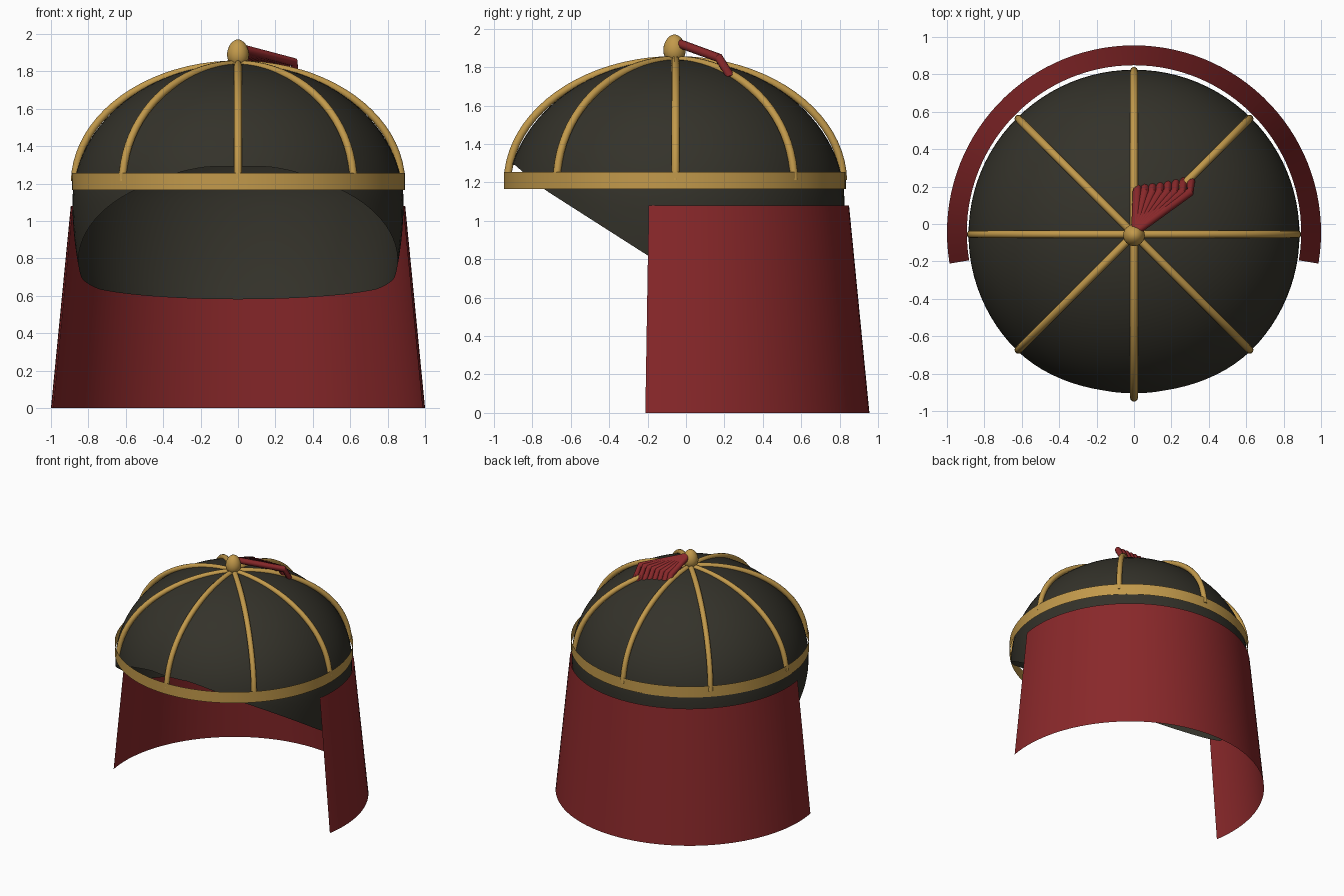
import bpy, bmesh, math
from mathutils import Vector

if "Cube" in bpy.data.objects:
    bpy.data.objects.remove(bpy.data.objects["Cube"])


def material(name, rgb):
    m = bpy.data.materials.new(name)
    m.diffuse_color = (*rgb, 1)
    m.use_nodes = True
    m.node_tree.nodes["Principled BSDF"].inputs["Base Color"].default_value = m.diffuse_color
    return m


DARK = material("dark olive cloth", (0.034, 0.032, 0.023))
GOLD = material("gold trim", (0.54, 0.32, 0.07))
RED = material("dark red cloth", (0.25, 0.021, 0.023))


def add_object(name, bm, mat):
    bmesh.ops.recalc_face_normals(bm, faces=bm.faces)
    me = bpy.data.meshes.new(name)
    bm.to_mesh(me)
    bm.free()
    me.materials.append(mat)
    ob = bpy.data.objects.new(name, me)
    bpy.context.collection.objects.link(ob)
    bpy.ops.object.select_all(action='DESELECT')
    ob.select_set(True)
    bpy.context.view_layer.objects.active = ob
    bpy.ops.object.shade_smooth_by_angle(angle=math.radians(40))
    return ob


def grid(name, mat, point, nu, nv, closed):
    """Sheet from point(u, v), optionally closed around u."""
    bm = bmesh.new()
    cols = nu if closed else nu + 1
    rows = [[bm.verts.new(point(i / nu, j / nv)) for i in range(cols)] for j in range(nv + 1)]
    for j in range(nv):
        for i in range(nu):
            k = (i + 1) % cols
            bm.faces.new((rows[j][i], rows[j + 1][i], rows[j + 1][k], rows[j][k]))
    bmesh.ops.remove_doubles(bm, verts=bm.verts, dist=1e-5)
    return add_object(name, bm, mat)


def tube(name, mat, points, radius):
    """Round capped rod swept along a planar path."""
    bm = bmesh.new()
    pts = [Vector(p) for p in points]
    side = (pts[-1] - pts[0]).cross(Vector((0, 0, 1))).normalized()
    rings = []
    for i, p in enumerate(pts):
        tan = (pts[min(i + 1, len(pts) - 1)] - pts[max(i - 1, 0)]).normalized()
        up = side.cross(tan).normalized()
        rings.append([bm.verts.new(p + radius * (math.cos(a) * side + math.sin(a) * up))
                      for a in (k * math.tau / 10 for k in range(10))])
    for r, s in zip(rings, rings[1:]):
        for k in range(10):
            bm.faces.new((r[k], r[(k + 1) % 10], s[(k + 1) % 10], s[k]))
    bm.faces.new(rings[0])
    bm.faces.new(rings[-1])
    return add_object(name, bm, mat)


# Dome: rounded cap whose lower rim slopes from the brow down to the nape
RIM = [(-2, 1.29), (-0.89, 1.29), (-0.85, 1.255), (-0.74, 1.165), (-0.2, 0.82),
       (0.0, 0.70), (0.3, 0.635), (0.8, 0.575), (2, 0.575)]


def rim_height(y):
    for (y0, z0), (y1, z1) in zip(RIM, RIM[1:]):
        if y <= y1:
            return z0 + (z1 - z0) * (y - y0) / (y1 - y0)
    return RIM[-1][1]


def dome_point(a, phi):
    c = math.cos(phi)
    return Vector((0.885 * math.cos(a) * math.sin(phi),
                   -0.055 + 0.88 * math.sin(a) * math.sin(phi),
                   1.1 + (0.74 if c > 0 else 1.28) * c))


def dome(u, v):
    a, lo, hi = u * math.tau, 0.3, 2.3
    for _ in range(30):
        mid = (lo + hi) / 2
        p = dome_point(a, mid)
        lo, hi = (mid, hi) if p.z > rim_height(p.y) else (lo, mid)
    return dome_point(a, lo * v)


grid("dome", DARK, dome, 96, 32, True)

# Band: thin upright hoop around the brow
grid("band", GOLD, lambda u, v: (0.003 + 0.89 * math.cos(u * math.tau),
                                 -0.058 + 0.89 * math.sin(u * math.tau),
                                 1.165 + 0.09 * v), 96, 1, True)


# Neck curtain: flared sheet around the sides and back
def curtain(u, v):
    a = math.radians(-9.6 + 199.2 * u)
    r = 1.0 - 0.106 * v
    return (r * math.cos(a), -0.045 + r * math.sin(a), 1.08 * v)


grid("neck_curtain", RED, curtain, 64, 6, False)

# Ribs: eight rods arching from the band to the crown
for n in range(8):
    a = n * math.tau / 8
    arc = [math.radians(1 + 89 * k / 20) for k in range(21)]
    tube("rib", GOLD, [(0.874 * math.cos(t) * math.cos(a),
                        -0.055 + 0.874 * math.cos(t) * math.sin(a),
                        1.2 + 0.638 * math.sin(t)) for t in arc], 0.021)

# Finial: egg-shaped knob on the crown, narrower at the top
bm = bmesh.new()
bmesh.ops.create_uvsphere(bm, u_segments=24, v_segments=16, radius=1)
for v in bm.verts:
    r = 0.058 * (1 - 0.1 * v.co.z)
    v.co = (r * v.co.x, -0.06 + r * v.co.y, 1.896 + 0.074 * v.co.z)
add_object("finial", bm, GOLD)

# Tassel: strands fanning back from the finial, then dropping at the ends
for n in range(8):
    t = n / 7
    x = 0.016 + 0.285 * t
    tube("tassel_strand", RED, [(0.008, -0.04, 1.925), (x, 0.172, 1.848),
                                (x + 0.003, 0.208 + 0.025 * t, 1.75)], 0.023)
